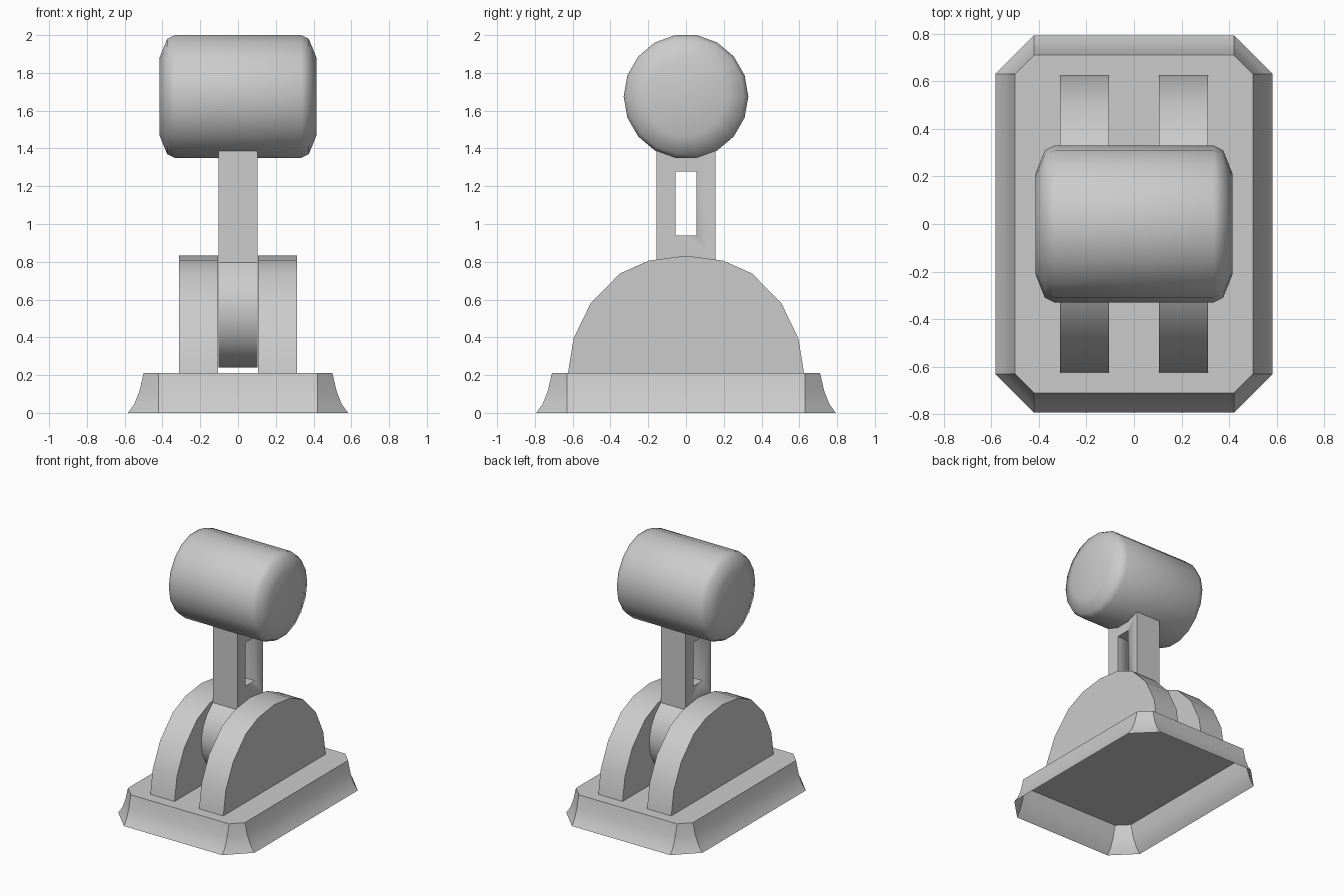
import bpy, bmesh
from math import sin, cos, radians, asin, degrees

if "Cube" in bpy.data.objects:
    bpy.data.objects.remove(bpy.data.objects["Cube"])


def finish(name, bm, angle=35, fix_normals=True):
    if fix_normals:
        bmesh.ops.recalc_face_normals(bm, faces=bm.faces)
    mesh = bpy.data.meshes.new(name)
    bm.to_mesh(mesh)
    bm.free()
    obj = bpy.data.objects.new(name, mesh)
    bpy.context.collection.objects.link(obj)
    bpy.ops.object.select_all(action='DESELECT')
    obj.select_set(True)
    bpy.context.view_layer.objects.active = obj
    bpy.ops.object.shade_smooth_by_angle(angle=radians(angle))
    return obj


def loft(bm, rings):
    """Join rings of equal vertex count with quads; returns the vertex rings."""
    loops = [[bm.verts.new(p) for p in ring] for ring in rings]
    for a, b in zip(loops, loops[1:]):
        n = len(a)
        for i in range(n):
            j = (i + 1) % n
            bm.faces.new((a[i], a[j], b[j], b[i]))
    return loops


def plate(name, outline, x0, x1):
    """Extrude a y-z outline along x."""
    bm = bmesh.new()
    a, b = loft(bm, [[(x, y, z) for y, z in outline] for x in (x0, x1)])
    bm.faces.new(a)
    bm.faces.new(b)
    return finish(name, bm)


# Base: eight-sided shell with concave flared walls, open underneath
def octagon(d, z):
    w, l = 0.5 + d, 0.71 + d
    return [(0.42, -l, z), (w, -0.63, z), (w, 0.63, z), (0.42, l, z),
            (-0.42, l, z), (-w, 0.63, z), (-w, -0.63, z), (-0.42, -l, z)]


bm = bmesh.new()
flare = [(0.083, 0), (0.05, 0.045), (0.022, 0.115), (0, 0.21)]
loops = loft(bm, [octagon(d, z) for d, z in flare])
bm.faces.new(loops[-1])
finish("base", bm, fix_normals=False)

# Pair of domed side cheeks
half = [(0.625, 0.21), (0.595, 0.395), (0.505, 0.58), (0.35, 0.738), (0.197, 0.806)]
dome = half + [(0, 0.832)] + [(-y, z) for y, z in reversed(half)]
for side, label in ((-1, "left"), (1, "right")):
    plate(label + "_cheek", dome, side * 0.105, side * 0.312)

# Lever arm with round pivot hub at the bottom
HUB_Z, HUB_R, ARM = 0.54, 0.30, 0.157
start = degrees(asin(ARM / HUB_R))
steps = 16
arc = []
for i in range(steps + 1):
    t = radians(start + (360 - 2 * start) * i / steps)
    arc.append((HUB_R * sin(t), HUB_Z + HUB_R * cos(t)))
arm = plate("lever_arm", arc + [(-ARM, 1.42), (ARM, 1.42)], -0.104, 0.104)

# Slot through the arm
cutter = plate("slot_cutter", [(-0.055, 0.94), (0.055, 0.94),
                               (0.055, 1.277), (-0.055, 1.277)], -0.3, 0.3)
cutter.hide_render = True
bpy.context.view_layer.objects.active = arm
mod = arm.modifiers.new("slot", 'BOOLEAN')
mod.operation = 'DIFFERENCE'
mod.solver = 'EXACT'
mod.object = cutter
while arm.modifiers[0] != mod:
    bpy.ops.object.modifier_move_up(modifier=mod.name)
bpy.ops.object.modifier_apply(modifier=mod.name)
bpy.data.objects.remove(cutter)

# Handle: 18-sided drum across the top with rounded ends
right = [(0.335, 0.33), (0.375, 0.31), (0.415, 0.21)]
profile = [(-x, r) for x, r in reversed(right)] + right
bm = bmesh.new()
loops = loft(bm, [[(x, r * cos(radians(20 * i)), 1.675 + r * sin(radians(20 * i)))
                   for i in range(18)] for x, r in profile])
bm.faces.new(loops[0])
bm.faces.new(loops[-1])
finish("handle", bm, angle=60)
